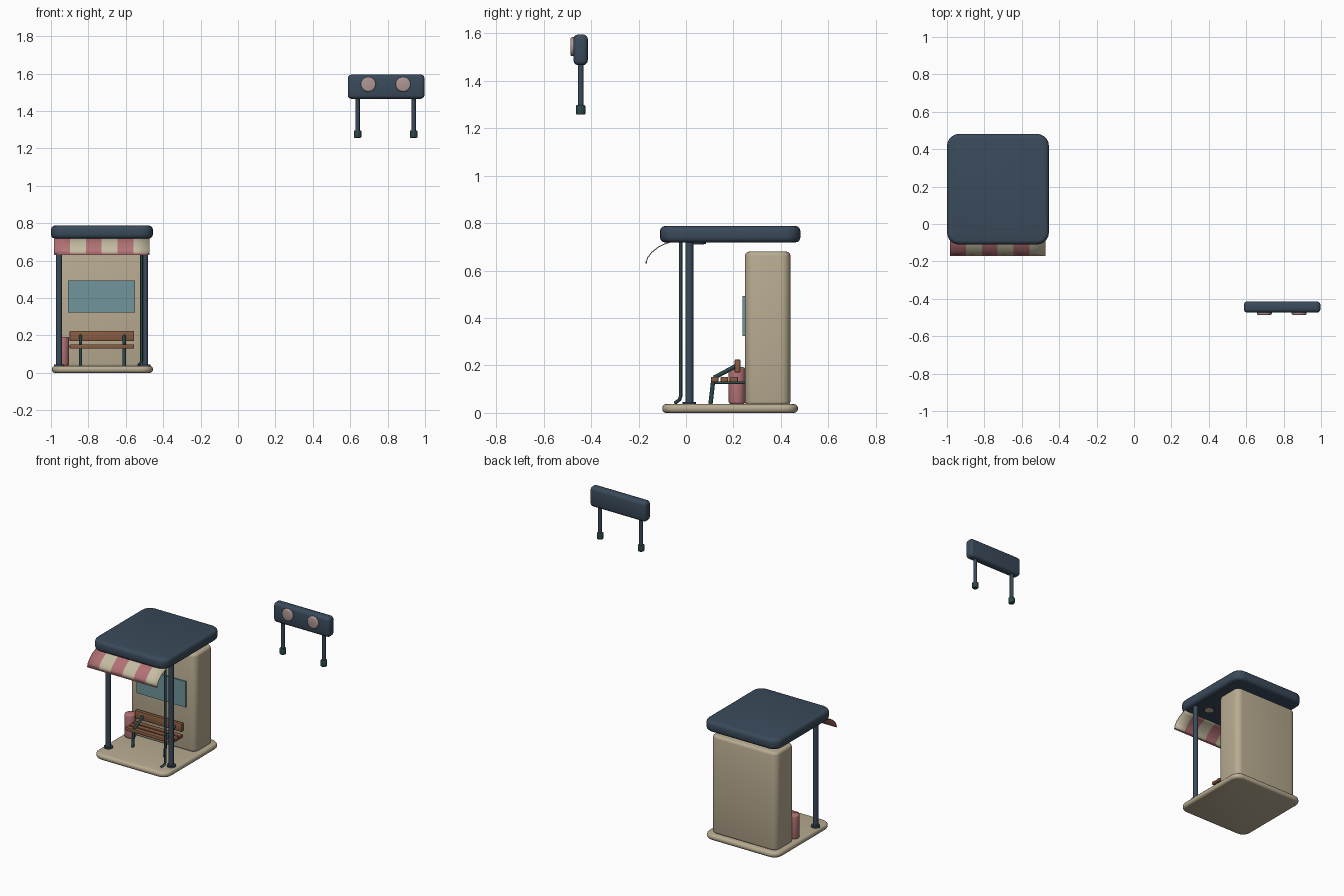
import bpy, bmesh, math
from mathutils import Vector

if "Cube" in bpy.data.objects:
    bpy.data.objects.remove(bpy.data.objects["Cube"])


def material(name, r, g, b):
    m = bpy.data.materials.new(name)
    m.use_nodes = True
    m.diffuse_color = (r, g, b, 1)
    m.node_tree.nodes["Principled BSDF"].inputs["Base Color"].default_value = (r, g, b, 1)
    return m


NAVY = material("navy metal", .042, .068, .102)
STONE = material("warm stone", .48, .41, .285)
CREAM = material("cream cloth", .56, .50, .36)
PINK = material("dusty pink", .45, .17, .18)
TEAL = material("teal glass", .16, .30, .33)
WOOD = material("brown wood", .25, .11, .055)
GREEN = material("dark green metal", .025, .062, .065)
LENS = material("rosy lens", .42, .31, .30)


def finish(name, bm, *mats):
    bmesh.ops.recalc_face_normals(bm, faces=bm.faces)
    me = bpy.data.meshes.new(name)
    bm.to_mesh(me)
    bm.free()
    for m in mats:
        me.materials.append(m)
    ob = bpy.data.objects.new(name, me)
    bpy.context.scene.collection.objects.link(ob)
    bpy.ops.object.select_all(action="DESELECT")
    bpy.context.view_layer.objects.active = ob
    ob.select_set(True)
    bpy.ops.object.shade_smooth_by_angle(angle=math.radians(35))
    return ob


def box(name, xs, ys, zs, mat, corner=0, edge=0, segs=3):
    """Box given by its extents, with rounded upright corners and softened rims."""
    bm = bmesh.new()
    bmesh.ops.create_cube(bm, size=1)
    for v in bm.verts:
        v.co = [(lo + hi) / 2 + c * (hi - lo) for c, (lo, hi) in zip(v.co, (xs, ys, zs))]
    if corner:
        upright = [e for e in bm.edges if abs(e.verts[0].co.z - e.verts[1].co.z) > 1e-4]
        bmesh.ops.bevel(bm, geom=upright, offset=corner, segments=5, profile=.5, affect="EDGES")
    if edge:
        rims = [e for e in bm.edges if abs(e.verts[0].co.z - e.verts[1].co.z) < 1e-4] \
            if corner else bm.edges[:]
        bmesh.ops.bevel(bm, geom=rims, offset=edge, segments=segs, profile=.5, affect="EDGES")
    return finish(name, bm, mat)


def rod(name, a, b, r, mat, sides=16, edge=0):
    """Cylinder between two points."""
    a, b = Vector(a), Vector(b)
    d = b - a
    bm = bmesh.new()
    bmesh.ops.create_cone(bm, cap_ends=True, segments=sides, radius1=r, radius2=r, depth=d.length)
    if edge:
        rims = [e for e in bm.edges if abs(e.verts[0].co.z - e.verts[1].co.z) < 1e-4]
        bmesh.ops.bevel(bm, geom=rims, offset=edge, segments=3, profile=.5, affect="EDGES")
    bm.transform(d.to_track_quat("Z", "Y").to_matrix().to_4x4())
    bmesh.ops.translate(bm, verts=bm.verts, vec=(a + b) / 2)
    return finish(name, bm, mat)


def pipe(name, points, r, mat):
    """Tube swept along a path."""
    cu = bpy.data.curves.new(name, "CURVE")
    cu.dimensions = "3D"
    cu.bevel_depth = r
    cu.bevel_resolution = 2
    cu.use_fill_caps = True
    sp = cu.splines.new("POLY")
    sp.points.add(len(points) - 1)
    for p, co in zip(sp.points, points):
        p.co = (*co, 1)
    cu.materials.append(mat)
    ob = bpy.data.objects.new(name, cu)
    bpy.context.scene.collection.objects.link(ob)


CX = -.727  # centre line of the shelter

# Floor slab, rear kiosk block and roof
box("floor_slab", (-.995, -.455), (-.10, .472), (0, .037), STONE, .06, .016)
box("rear_block", (CX - .24, CX + .24), (.248, .44), (.03, .68), STONE, .04, .018)
box("roof", (-1, -.455), (-.11, .482), (.718, .788), NAVY, .065, .022)

# Window on the rear block
box("window_panel", (-.91, -.55), (.239, .25), (.323, .493), TEAL)

# Front posts with flanges, and ceiling lamps
for side, label in ((-1, "right"), (1, "left")):
    x = CX + side * .23
    rod(label + "_post", (x, .014, .03), (x, .014, .725), .017, NAVY)
    rod(label + "_post_flange", (x, .014, .035), (x, .014, .046), .028, NAVY)
    x = CX + side * .145
    rod(label + "_lamp_rim", (x, .048, .711), (x, .048, .72), .036, NAVY, 24)
    rod(label + "_lamp_face", (x, .048, .709), (x, .048, .712), .028, CREAM, 24)

# Drain pipe beside the left post, kicking out at the foot
pipe("drain_pipe", [(-.516, -.023, .725), (-.516, -.023, .068), (-.519, -.027, .056),
                    (-.532, -.046, .042)], .0075, GREEN)

# Striped awning: curved strip, alternate colours by column
profile = [(-.055, .722), (-.085, .714), (-.115, .700), (-.145, .676), (-.161, .655), (-.168, .633)]
stripes, x0, x1 = 6, -.984, -.474
bm = bmesh.new()
rows = [[bm.verts.new((x0 + (x1 - x0) * i / stripes, y, z)) for y, z in profile]
        for i in range(stripes + 1)]
for i in range(stripes):
    for j in range(len(profile) - 1):
        f = bm.faces.new((rows[i][j], rows[i][j + 1], rows[i + 1][j + 1], rows[i + 1][j]))
        f.material_index = i % 2
awning = finish("awning", bm, PINK, CREAM)
mod = awning.modifiers.new("thickness", "SOLIDIFY")
mod.thickness = .004
mod.offset = 0
box("awning_hem", (x0, x1), (-.171, -.165), (.630, .637), PINK)

# Bench: slats, backrest and bent tube legs
for i in range(3):
    y = .121 + i * .041
    box("seat_slat_%d" % (i + 1), (-.90, -.555), (y - .016, y + .016), (.13, .152), WOOD, 0, .004, 2)
box("bench_backrest", (-.90, -.555), (.205, .229), (.17, .225), WOOD, 0, .005, 2)
for x, label in ((-.842, "right"), (-.608, "left")):
    rod(label + "_bench_leg", (x, .103, .035), (x, .115, .14), .009, GREEN, 12)
    rod(label + "_bench_arm", (x, .118, .148), (x, .218, .202), .009, GREEN, 12)
    rod(label + "_bench_rail", (x, .11, .127), (x, .25, .127), .005, GREEN, 12)

# Litter bin
rod("litter_bin", (-.938, .215, .037), (-.938, .215, .193), .035, PINK, 24, .01)

# Floating light bar: body, two lenses, two legs with feet
box("light_bar", (.587, .997), (-.474, -.414), (1.465, 1.595), NAVY, .02, .02)
for i, (lens_x, leg_x) in enumerate(((.697, .639), (.883, .939)), 1):
    rod("lens_%d" % i, (lens_x, -.465, 1.543), (lens_x, -.487, 1.543), .04, LENS, 24, .008)
    rod("bar_leg_%d" % i, (leg_x, -.444, 1.28), (leg_x, -.444, 1.48), .012, NAVY)
    rod("bar_foot_%d" % i, (leg_x, -.444, 1.257), (leg_x, -.444, 1.297), .02, GREEN, 16, .005)
